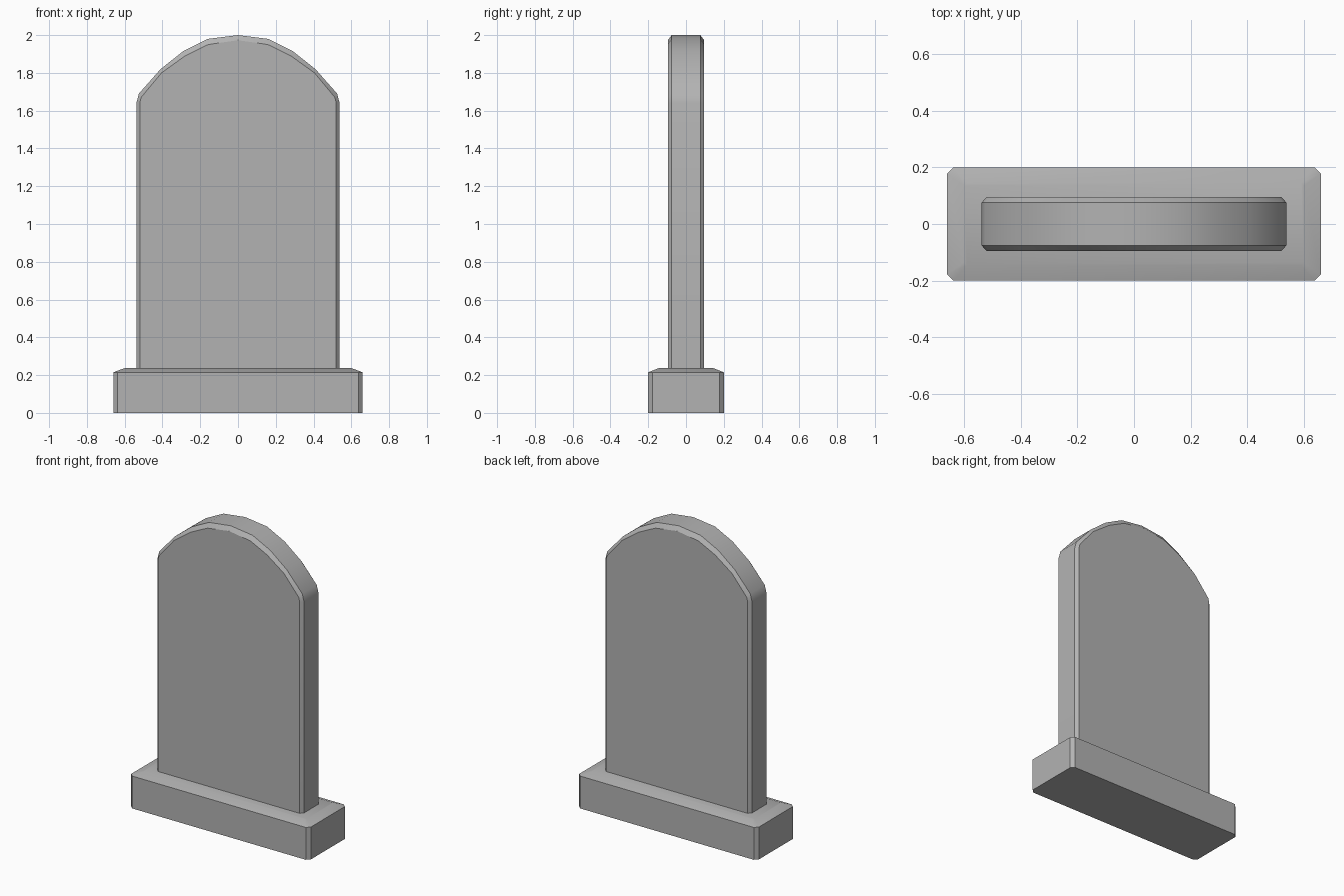
import bpy, bmesh, math

if "Cube" in bpy.data.objects:
    bpy.data.objects.remove(bpy.data.objects["Cube"], do_unlink=True)

stone = bpy.data.materials.new("grey stone")
stone.use_nodes = True
GREY = (0.45, 0.45, 0.45, 1)
stone.diffuse_color = GREY
stone.node_tree.nodes["Principled BSDF"].inputs["Base Color"].default_value = GREY


def loft(name, loops):
    """Skin a stack of matching closed loops and cap both ends."""
    bm = bmesh.new()
    rings = [[bm.verts.new(p) for p in loop] for loop in loops]
    for a, b in zip(rings, rings[1:]):
        for i in range(len(a)):
            j = (i + 1) % len(a)
            bm.faces.new((a[i], a[j], b[j], b[i]))
    bm.faces.new(rings[0])
    bm.faces.new(rings[-1])
    bmesh.ops.recalc_face_normals(bm, faces=bm.faces)
    mesh = bpy.data.meshes.new(name)
    bm.to_mesh(mesh)
    bm.free()
    mesh.materials.append(stone)
    obj = bpy.data.objects.new(name, mesh)
    bpy.context.collection.objects.link(obj)
    bpy.ops.object.select_all(action="DESELECT")
    obj.select_set(True)
    bpy.context.view_layer.objects.active = obj
    bpy.ops.object.shade_smooth_by_angle(angle=math.radians(30))
    return obj


def clipped_rectangle(x, y, z, cut):
    """Rectangle with its four corners cut off."""
    corner = [(x, y - cut), (x - cut, y)]
    half = corner + [(-px, py) for px, py in reversed(corner)]
    return [(px, py, z) for px, py in half + [(-px, -py) for px, py in half]]


def arch(half, y):
    """Full arch outline from its right half, listed from the foot to the crown."""
    left = [(-px, pz) for px, pz in reversed(half[:-1])]
    return [(px, y, pz) for px, pz in half + left]


# Plinth with clipped corners and a gently sloping top
loft("plinth", [
    clipped_rectangle(0.66, 0.2, 0, 0.022),
    clipped_rectangle(0.66, 0.2, 0.215, 0.022),
    clipped_rectangle(0.6, 0.145, 0.237, 0.01),
])

# Upright slab with an arched top and chamfered front and back rims
rim = [(0.538, 0.2), (0.538, 1.64), (0.525, 1.69), (0.41, 1.82),
       (0.29, 1.915), (0.16, 1.98), (0, 2)]
face = [(0.52, 0.2), (0.52, 1.64), (0.513, 1.67), (0.405, 1.8),
        (0.28, 1.89), (0.158, 1.95), (0, 1.973)]
loft("slab", [arch(face, -0.096), arch(rim, -0.076),
              arch(rim, 0.076), arch(face, 0.096)])
